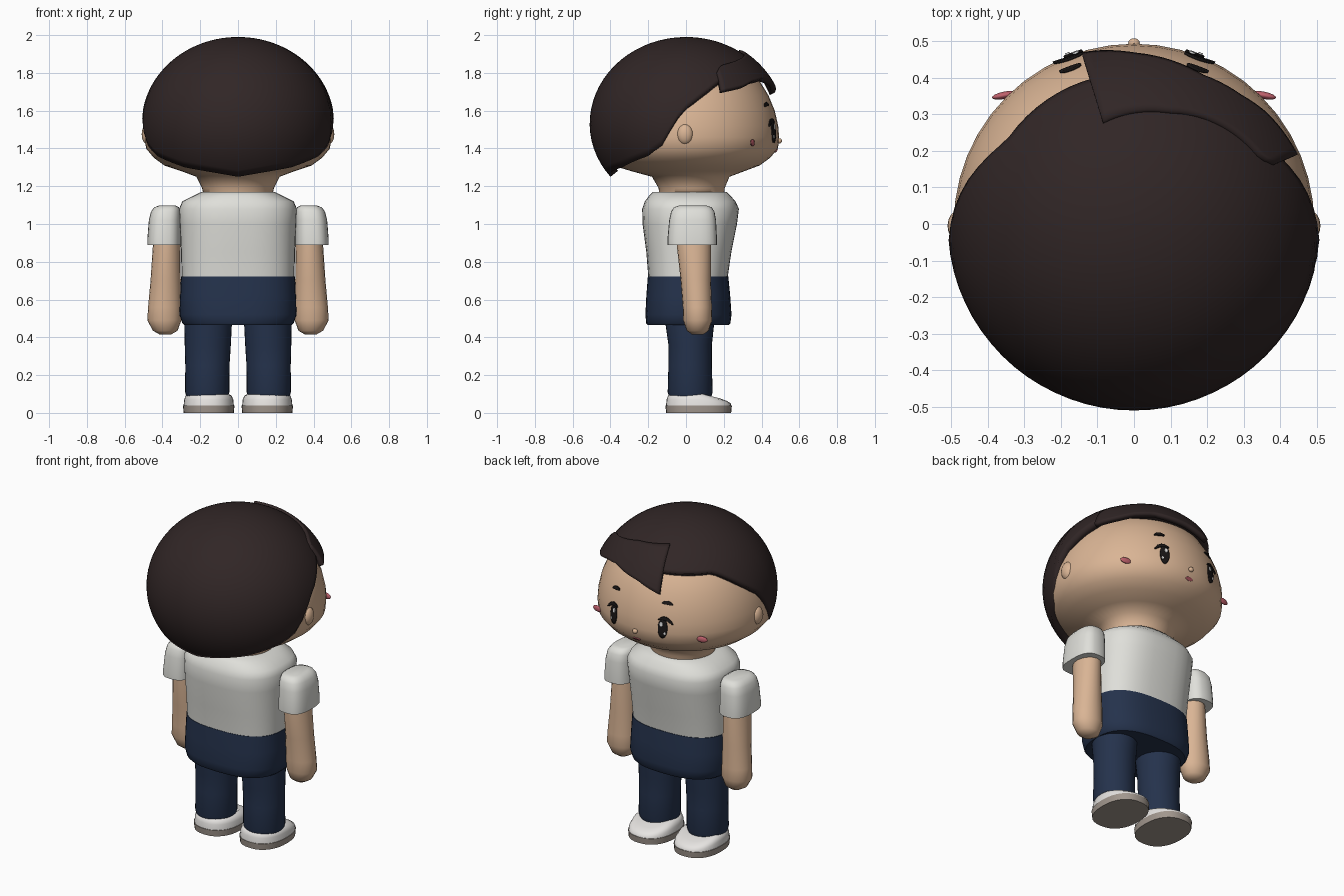
import bpy, bmesh
from math import sin, cos, pi, radians, asin, sqrt, copysign

cube = bpy.data.objects.get("Cube")
if cube:
    bpy.data.objects.remove(cube)


def material(name, r, g, b):
    m = bpy.data.materials.new(name)
    m.use_nodes = True
    m.diffuse_color = (r, g, b, 1)
    bsdf = next(n for n in m.node_tree.nodes if n.type == 'BSDF_PRINCIPLED')
    bsdf.inputs["Base Color"].default_value = (r, g, b, 1)
    bsdf.inputs["Roughness"].default_value = 0.8
    return m


SKIN = material("warm skin", 0.70, 0.46, 0.30)
HAIR = material("dark brown hair", 0.030, 0.019, 0.019)
SHIRT = material("off white cloth", 0.74, 0.74, 0.70)
NAVY = material("navy cloth", 0.018, 0.032, 0.072)
SHOE = material("shoe white", 0.80, 0.78, 0.76)
SOLE = material("taupe sole", 0.36, 0.31, 0.27)
INK = material("near black", 0.010, 0.008, 0.008)
PINK = material("blush pink", 0.52, 0.12, 0.15)
WHITE = material("eye glint", 0.9, 0.9, 0.9)


def finish(name, bm, mat, thick=0, angle=40):
    bmesh.ops.remove_doubles(bm, verts=bm.verts, dist=0.0002)
    mesh = bpy.data.meshes.new(name)
    bm.to_mesh(mesh)
    bm.free()
    mesh.materials.append(mat)
    ob = bpy.data.objects.new(name, mesh)
    bpy.context.collection.objects.link(ob)
    bpy.ops.object.select_all(action='DESELECT')
    ob.select_set(True)
    bpy.context.view_layer.objects.active = ob
    bpy.ops.object.shade_smooth_by_angle(angle=radians(angle))
    if thick:
        mod = ob.modifiers.new("thickness", 'SOLIDIFY')
        mod.thickness = thick
        mod.offset = -1
    return ob


def grid(name, f, ni, nj, mat, thick):
    """Open surface from f(u, v), with u and v from 0 to 1."""
    bm = bmesh.new()
    v = [[bm.verts.new(f(i / ni, j / nj)) for j in range(nj + 1)] for i in range(ni + 1)]
    for i in range(ni):
        for j in range(nj):
            bm.faces.new((v[i][j], v[i + 1][j], v[i + 1][j + 1], v[i][j + 1]))
    return finish(name, bm, mat, thick)


def loft(name, sections, mat, n=32, power=2, angle=40):
    """Closed body through rounded sections (x, y, z, radius x, radius y), bottom to top."""
    bm = bmesh.new()
    rings = []
    for x, y, z, rx, ry in sections:
        ring = []
        for k in range(n):
            c, s = cos(2 * pi * k / n), sin(2 * pi * k / n)
            ring.append(bm.verts.new((x + rx * copysign(abs(c) ** (2 / power), c),
                                      y + ry * copysign(abs(s) ** (2 / power), s), z)))
        rings.append(ring)
    for a, b in zip(rings, rings[1:]):
        for k in range(n):
            m = (k + 1) % n
            bm.faces.new((a[k], a[m], b[m], b[k]))
    bm.faces.new(rings[0][::-1])
    bm.faces.new(rings[-1])
    return finish(name, bm, mat, angle=angle)


def ball(name, loc, size, turn, mat):
    bm = bmesh.new()
    bmesh.ops.create_uvsphere(bm, u_segments=16, v_segments=10, radius=1)
    ob = finish(name, bm, mat, angle=180)
    ob.location, ob.scale, ob.rotation_euler = loc, size, (0, 0, turn)


def interp(points, x):
    for (x0, y0), (x1, y1) in zip(points, points[1:]):
        if x <= x1:
            return y0 + (y1 - y0) * (x - x0) / (x1 - x0)
    return points[-1][1]


# Head and neck; the face looks towards +y
head = [(1.31, .39), (1.35, .445), (1.40, .487), (1.46, .493), (1.52, .488), (1.60, .47),
        (1.68, .437), (1.76, .388), (1.83, .31), (1.88, .21), (1.91, .1), (1.92, .004)]
neck = [(0, .03, 1.14, .18, .17), (0, .03, 1.19, .19, .175), (0, .025, 1.25, .22, .205),
        (0, .01, 1.28, .30, .30)]
loft("head_and_neck", neck + [(0, 0, z, r, r) for z, r in head], SKIN, 48, angle=80)


# Hair cap, with a hairline that drops from the forehead to the nape
def hair_point(a, z, lift=0):
    h = .46 if z > 1.53 else .451
    r = (.51 + lift) * sqrt(max(0, 1 - ((z - 1.53) / h) ** 2))
    return r * sin(a), r * cos(a), z + lift * (z - 1.53) / h


hairline = [(0, 1.80), (57, 1.795), (68, 1.75), (80, 1.68), (92, 1.60), (98, 1.52),
            (104, 1.42), (115, 1.36), (140, 1.30), (180, 1.25)]


def cap(u, v):
    deg = 360 * u - 180
    low = interp(hairline, abs(deg))
    p = asin((low - 1.53) / (.46 if low > 1.53 else .451))
    t = pi / 2 + (p - pi / 2) * v
    return hair_point(radians(deg), 1.53 + sin(t) * (.46 if t > 0 else .451))


grid("hair_cap", cap, 72, 24, HAIR, .05)

# Swept fringe lying over the forehead
fringe_low = [(-17, 1.69), (0, 1.735), (25, 1.765), (40, 1.75), (50, 1.725), (67, 1.70)]
fringe_top = [(-17, 1.91), (18, 1.89), (63, 1.83), (67, 1.80)]


def fringe(u, v):
    deg = -17 + 84 * u
    z0, z1 = interp(fringe_top, deg), interp(fringe_low, deg)
    return hair_point(radians(deg), z0 + (z1 - z0) * v, .014)


grid("hair_fringe", fringe, 28, 12, HAIR, .03)


# Face details are thin plates that follow the head
def plate(name, x, z, w, h, mat, lift=.006, tilt=0, bend=0):
    side = 1 if x >= 0 else -1

    def f(u, v):
        px, pz = w * v * cos(2 * pi * u), h * v * sin(2 * pi * u)
        dx = px * cos(tilt) - pz * sin(tilt)
        dz = px * sin(tilt) + pz * cos(tilt) - bend * (px / w) ** 2
        zz = z + dz
        r = interp(head, zz) + lift
        a = asin(x / .49) + side * dx / .49 if side > 0 else asin(x / .49) + dx / .49
        return r * sin(a), r * cos(a), zz
    grid(name, f, 24, 4, mat, .007)


for s, side in ((1, "left"), (-1, "right")):
    plate(side + "_eye", s * .165, 1.49, .027, .06, INK)
    plate(side + "_lash", s * .18, 1.548, .045, .010, INK, .008, -s * .25, .02)
    plate(side + "_brow", s * .185, 1.635, .033, .010, INK, .007, -s * .1, .006)
    plate(side + "_upper_glint", s * .158, 1.515, .009, .014, WHITE, .010)
    plate(side + "_lower_glint", s * .178, 1.462, .006, .009, WHITE, .010)
    ball(side + "_cheek", (s * .355, .352, 1.43), (.034, .010, .018), -s * .2, PINK)
    ball(side + "_ear", (s * .478, -.005, 1.475), (.032, .043, .054), 0, SKIN)
ball("nose", (0, .495, 1.44), (.016, .013, .014), 0, SKIN)
plate("mouth", 0, 1.385, .024, .008, PINK)

# Shirt and shorts
loft("shirt", [(0, .01, .70, .298, .208), (0, .015, .85, .302, .225), (0, .02, 1.0, .308, .25),
               (0, .024, 1.08, .312, .256), (0, .022, 1.12, .295, .24),
               (0, .02, 1.15, .235, .215), (0, .02, 1.17, .195, .195)], SHIRT, 40, 2.6, 50)
loft("shorts", [(0, .012, .465, .285, .215), (0, .012, .475, .295, .223),
                (0, .013, .52, .31, .228), (0, .012, .62, .306, .222),
                (0, .011, .722, .302, .213)], NAVY, 40, 2.6)

# Limbs and shoes, mirrored
for s, side in ((1, "left"), (-1, "right")):
    loft(side + "_leg", [(s * .163, .022, .085, .110, .112), (s * .163, .022, .11, .117, .119),
                         (s * .162, .022, .25, .117, .115), (s * .16, .022, .36, .122, .115),
                         (s * .158, .02, .48, .126, .13), (s * .158, .02, .56, .125, .13)], NAVY)
    loft(side + "_sole", [(s * .155, .067, 0, .133, .172), (s * .155, .067, .038, .136, .176)],
         SOLE, 32, 2.3)
    shoe = loft(side + "_shoe", [(s * .155, .067, .038, .133, .173), (s * .155, .067, .07, .13, .17),
                                 (s * .156, .06, .092, .122, .155), (s * .157, .05, .102, .10, .13)],
                SHOE, 32, 2.3, 60)
    for v in shoe.data.vertices:
        if v.co.z > .05 and v.co.y > .08:
            v.co.z -= .035 * (v.co.y - .08) / .15 * (v.co.z - .038) / .06
    loft(side + "_arm", [(s * .385, .062, .415, .03, .03), (s * .385, .062, .435, .065, .058),
                         (s * .39, .062, .49, .09, .077), (s * .388, .06, .56, .088, .077),
                         (s * .383, .052, .70, .08, .08), (s * .378, .042, .88, .073, .09),
                         (s * .37, .04, 1.0, .06, .08)], SKIN, 20, angle=60)
    loft(side + "_sleeve", [(s * .392, .033, .89, .088, .131), (s * .392, .033, .92, .088, .131),
                            (s * .388, .035, 1.02, .084, .124), (s * .383, .036, 1.065, .078, .115),
                            (s * .378, .036, 1.088, .066, .10),
                            (s * .375, .036, 1.097, .045, .075)], SHIRT, 28, 2.8, 60)
